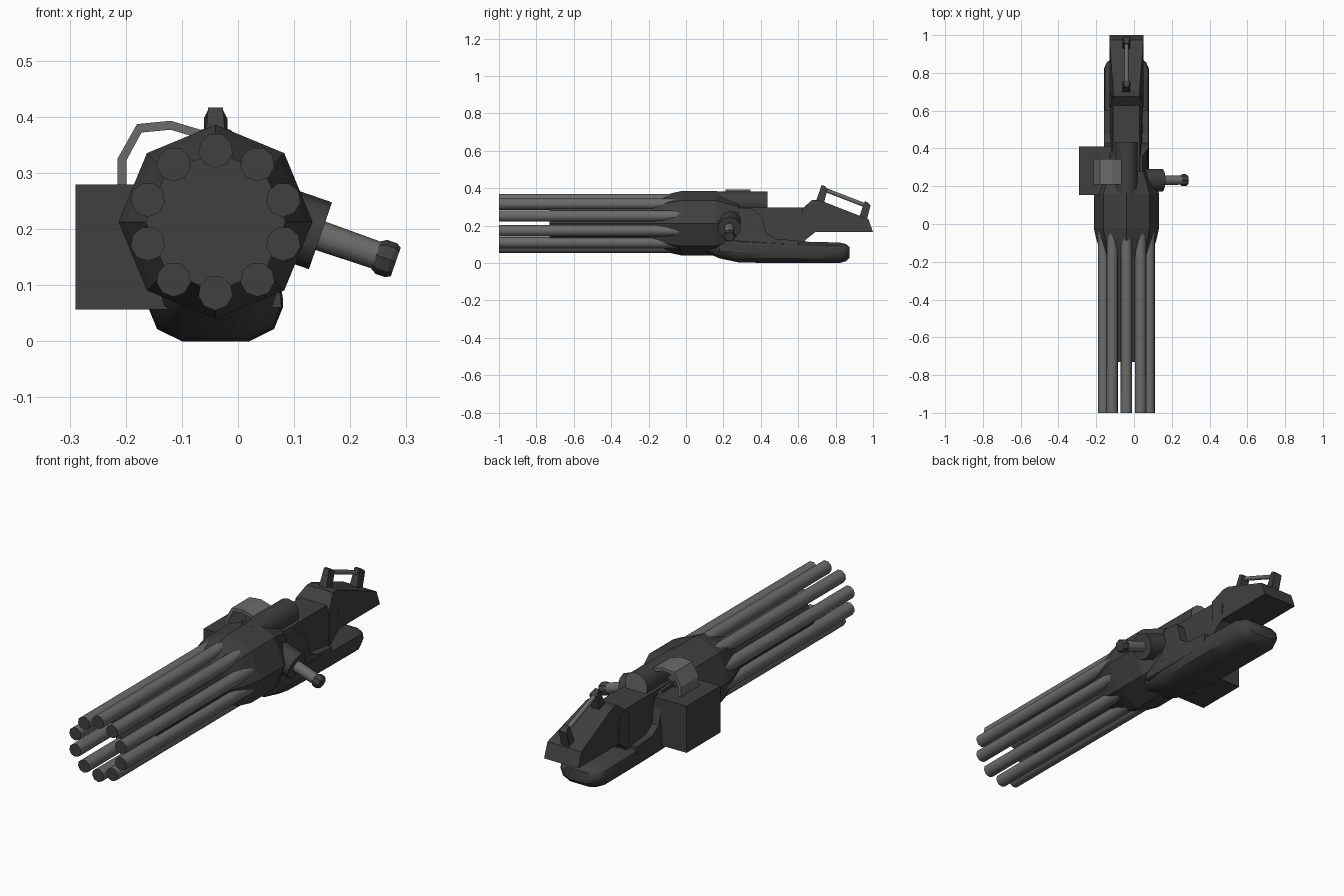
import bpy, bmesh, math
from mathutils import Vector

if "Cube" in bpy.data.objects:
    bpy.data.objects.remove(bpy.data.objects["Cube"])

CX, CZ = -0.04, 0.213   # barrel axis


def mat(name, col):
    m = bpy.data.materials.new(name)
    m.diffuse_color = (*col, 1)
    m.use_nodes = True
    m.node_tree.nodes["Principled BSDF"].inputs["Base Color"].default_value = m.diffuse_color
    return m


DARK = mat("dark_gunmetal", (0.05, 0.05, 0.05))
GREY = mat("worn_steel", (0.145, 0.15, 0.14))


def finish(name, bm, mats, smooth=None, bevel=0):
    bmesh.ops.recalc_face_normals(bm, faces=bm.faces)
    me = bpy.data.meshes.new(name)
    bm.to_mesh(me)
    bm.free()
    for m in mats:
        me.materials.append(m)
    ob = bpy.data.objects.new(name, me)
    bpy.context.collection.objects.link(ob)
    if smooth:
        me.shade_smooth()
        me.set_sharp_from_angle(angle=math.radians(smooth))
    if bevel:
        b = ob.modifiers.new("bevel", 'BEVEL')
        b.width, b.segments, b.limit_method = bevel, 1, 'ANGLE'
    return ob


def loft(name, rings, mats, smooth=None, cap_mats=(0, 0)):
    """Skin a list of equal-length rings and cap both ends."""
    bm = bmesh.new()
    vs = [[bm.verts.new(p) for p in r] for r in rings]
    n = len(rings[0])
    for a, b in zip(vs, vs[1:]):
        for i in range(n):
            bm.faces.new((a[i], a[(i + 1) % n], b[(i + 1) % n], b[i]))
    bm.faces.new(vs[0][::-1]).material_index = cap_mats[0]
    bm.faces.new(vs[-1]).material_index = cap_mats[1]
    return finish(name, bm, mats, smooth)


def turned(name, start, direction, profile, sides, mats, smooth=None, cap_mats=(0, 0), phase=0.0):
    """Lathe: profile of (distance, radius) along a direction."""
    d = Vector(direction).normalized()
    u = d.cross(Vector((1, 0, 0)) if abs(d.x) < 0.5 else Vector((0, 1, 0))).normalized()
    w = d.cross(u)
    rings = []
    for t, r in profile:
        rings.append([Vector(start) + d * t + (u * math.cos(a) + w * math.sin(a)) * r
                      for a in (phase + 2 * math.pi * k / sides for k in range(sides))])
    return loft(name, rings, mats, smooth, cap_mats)


def side_prism(name, yz, half, mats, top_half=None, zsplit=1e9):
    """Side profile extruded across x; points above zsplit use top_half."""
    def ring(s):
        return [(CX + s * (top_half if z > zsplit else half), y, z) for y, z in yz]
    return loft(name, [ring(-1), ring(1)], mats)


# Rotating barrels: steel tubes with dark muzzles
for k in range(10):
    a = math.pi / 2 + k * math.pi / 5
    turned(f"barrel_{k + 1}", (CX + 0.127 * math.cos(a), -1, CZ + 0.127 * math.sin(a)), (0, 1, 0),
           [(0, 0.031), (1.0, 0.031)], 9, [GREY, DARK], 50, (1, 1))

# Barrel core, flared collar and octagonal housing
turned("barrel_core", (CX, -0.73, CZ), (0, 1, 0), [(0, 0.125), (0.6, 0.125)], 8, [DARK])
turned("main_housing", (CX, 0, CZ), (0, 1, 0),
       [(-0.2, 0.12), (-0.08, 0.16), (-0.02, 0.173), (0.16, 0.173), (0.28, 0.125)], 8, [DARK])

# Rounded lower hull, lofted along y: (y, bottom, top, half width)
SEC = [(-0.5, 0), (0.5, 0), (0.87, 0.2), (1, 0.55), (0.95, 0.85), (0.7, 1),
       (-0.7, 1), (-0.95, 0.85), (-1, 0.55), (-0.87, 0.2)]
hull = [(0.10, 0.06, 0.20, 0.09), (0.18, 0.025, 0.16, 0.112), (0.28, 0.004, 0.135, 0.12),
        (0.45, 0.0, 0.125, 0.12), (0.62, 0.0, 0.115, 0.12), (0.82, 0.0, 0.11, 0.12),
        (0.855, 0.01, 0.102, 0.105), (0.875, 0.03, 0.085, 0.08)]
loft("lower_hull", [[(CX + h * sx, y, lo + (hi - lo) * sz) for sx, sz in SEC]
                    for y, lo, hi, h in hull], [DARK], 40)

# Stepped shoulder between housing and receiver
side_prism("shoulder_block", [(0.18, 0.06), (0.6, 0.06), (0.6, 0.12), (0.48, 0.13), (0.43, 0.16),
                              (0.405, 0.25), (0.36, 0.29), (0.18, 0.30)],
           0.118, [DARK], 0.085, 0.26)

# Receiver and wedge-shaped tail
side_prism("receiver", [(0.2, 0.08), (0.62, 0.08), (0.64, 0.125), (0.69, 0.165), (0.69, 0.25),
                        (0.64, 0.296), (0.2, 0.296)], 0.088, [DARK], 0.07, 0.29)
tail = side_prism("tail_wedge", [(0.62, 0.11), (0.64, 0.125), (0.69, 0.165), (1.0, 0.165),
                                 (0.975, 0.235), (0.71, 0.338), (0.675, 0.338), (0.62, 0.29)],
                  0.09, [DARK], 0.07, 0.3)

# Top cylinder with exposed steel rear face
turned("top_cylinder", (CX, 0.12, 0.323), (0, 1, 0), [(0, 0.06), (0.315, 0.06)], 14,
       [DARK, GREY], 40, (0, 1))

# Ammunition box
bm = bmesh.new()
bmesh.ops.create_cube(bm, size=1)
for v in bm.verts:
    v.co = (-0.205 + v.co.x * 0.17, 0.282 + v.co.y * 0.255, 0.168 + v.co.z * 0.223)
finish("ammo_box", bm, [DARK])

# Curved feed chute from the box into the housing
chute = [(-0.215, 0.27), (-0.215, 0.325), (-0.18, 0.387), (-0.12, 0.393), (-0.05, 0.372),
         (-0.05, 0.356), (-0.12, 0.377), (-0.172, 0.372), (-0.199, 0.322), (-0.199, 0.27)]
loft("feed_chute", [[(x, y, z) for x, z in chute] for y in (0.21, 0.345)], [GREY])

# Side grip: socket, rod and knob, tilted downwards
D = Vector((0.945, 0, -0.327))
P = Vector((0.147, 0.232, 0.188))
turned("grip_socket", P, D, [(-0.12, 0.063), (0, 0.063)], 10, [DARK], 40)
turned("grip_rod", P, D, [(-0.02, 0.027), (0.12, 0.025)], 10, [GREY], 40)
turned("grip_knob", P, D, [(0.105, 0.026), (0.115, 0.032), (0.133, 0.032), (0.142, 0.027)],
       8, [DARK])

# Carry handle on the tail: two posts and a steel bar
for name, y, z in (("front", 0.705, 0.325), ("rear", 0.935, 0.238)):
    prof = [(y - 0.012, z), (y + 0.03, z - 0.014), (y + 0.052, z + 0.072),
            (y + 0.035, z + 0.088), (y + 0.02, z + 0.092)]
    side_prism(f"handle_post_{name}", prof, 0.021, [DARK], 0.013, z + 0.08)
A, B = Vector((CX, 0.735, 0.395)), Vector((CX, 0.96, 0.308))
turned("handle_bar", A, B - A, [(0, 0.011), ((B - A).length, 0.011)], 8, [GREY], 50)
